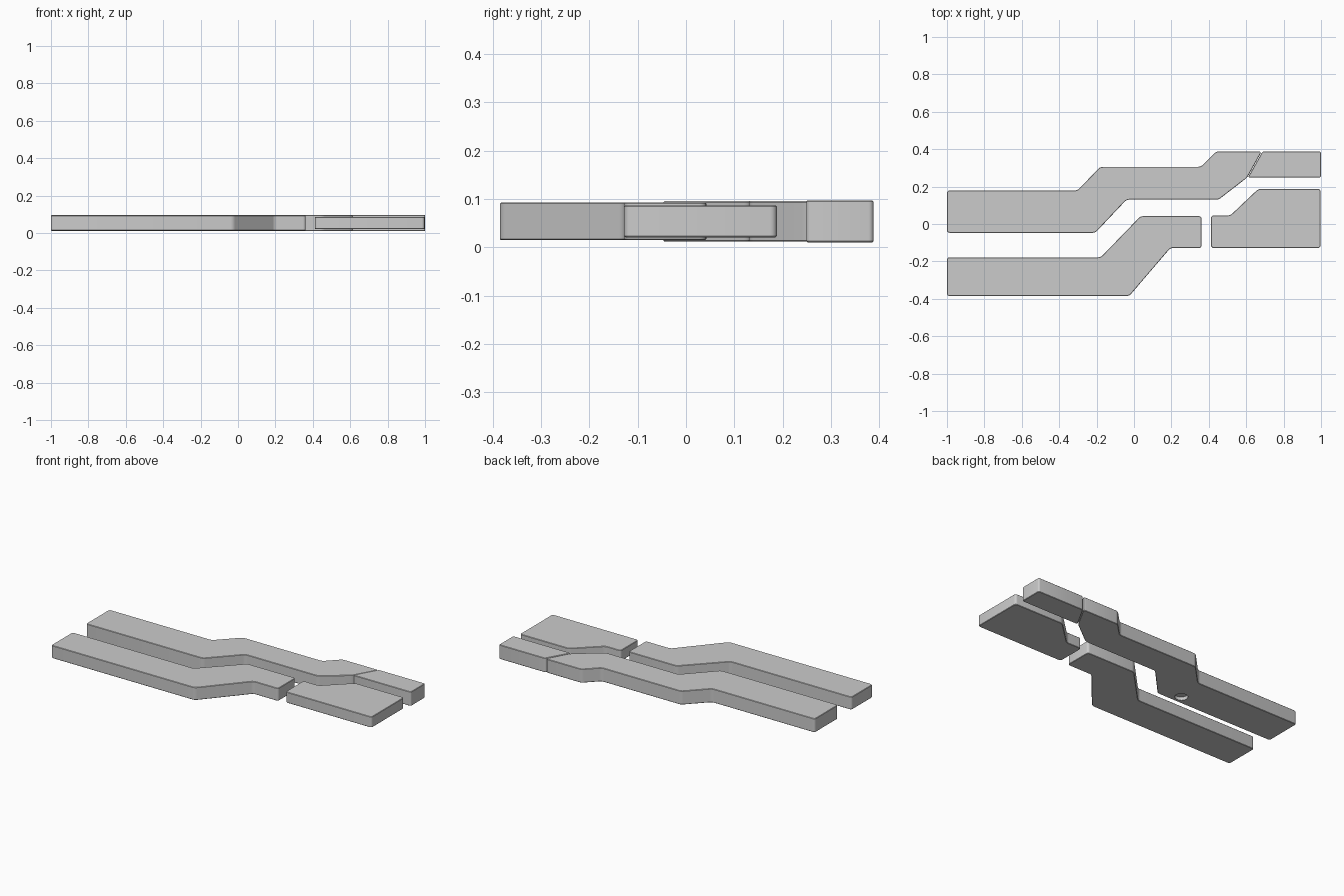
import bpy, bmesh

if "Cube" in bpy.data.objects:
    bpy.data.objects.remove(bpy.data.objects["Cube"])

MID = 0.054  # shared mid height of all plates


def plate(name, outline, height, radius=0.02):
    """Extrude an outline around the mid height, rounding its upright corners."""
    bm = bmesh.new()
    z0 = MID - height / 2
    face = bm.faces.new([bm.verts.new((x, y, z0)) for x, y in outline])
    top = bmesh.ops.extrude_face_region(bm, geom=[face])["geom"]
    bmesh.ops.translate(bm, vec=(0, 0, height),
                        verts=[g for g in top if isinstance(g, bmesh.types.BMVert)])
    bmesh.ops.recalc_face_normals(bm, faces=bm.faces)
    upright = [e for e in bm.edges
               if abs(e.verts[0].co.z - e.verts[1].co.z) > height / 2]
    bmesh.ops.bevel(bm, geom=upright, offset=radius, segments=4,
                    profile=0.5, affect='EDGES')
    mesh = bpy.data.meshes.new(name)
    bm.to_mesh(mesh)
    bm.free()
    obj = bpy.data.objects.new(name, mesh)
    bpy.context.collection.objects.link(obj)
    return obj


def soften(obj):
    mod = obj.modifiers.new("edge", 'BEVEL')
    mod.width = 0.0025
    mod.segments = 1
    mod.limit_method = 'ANGLE'
    mod.angle_limit = 1.2
    bpy.ops.object.select_all(action='DESELECT')
    obj.select_set(True)
    bpy.context.view_layer.objects.active = obj
    bpy.ops.object.shade_smooth_by_angle(angle=0.6)


# Long stepped strip at the back
back_strip = plate("back_strip", [
    (-1, -.047), (-.207, -.047), (-.04, .13), (.452, .13), (.605, .248),
    (.683, .388), (.44, .388), (.358, .306), (-.18, .306), (-.303, .179),
    (-1, .179)], 0.084, 0.014)

# Slanted end piece that continues the back strip
back_end = plate("back_end", [
    (.609, .249), (1, .249), (1, .388), (.687, .388)], 0.087, 0.01)

# Stepped strip at the front
front_strip = plate("front_strip", [
    (-1, -.385), (-.025, -.385), (.195, -.128), (.362, -.128), (.362, .042),
    (.035, .042), (-.178, -.178), (-1, -.178)], 0.078, 0.014)

# Wide end plate at the front
front_end = plate("front_end", [
    (.412, -.128), (.997, -.128), (.997, .188), (.665, .188), (.515, .046),
    (.412, .046)], 0.066, 0.014)

for part in (back_strip, back_end, front_strip, front_end):
    soften(part)

# Blind round hole in the underside of the back strip
bpy.ops.mesh.primitive_cylinder_add(vertices=32, radius=0.036, depth=0.04,
                                    location=(-.33, .006, 0.012))
cutter = bpy.context.object
cutter.name = "hole_cutter"
cutter.hide_render = True
cutter.display_type = 'WIRE'
hole = back_strip.modifiers.new("hole", 'BOOLEAN')
hole.object = cutter
hole.operation = 'DIFFERENCE'
hole.solver = 'EXACT'
